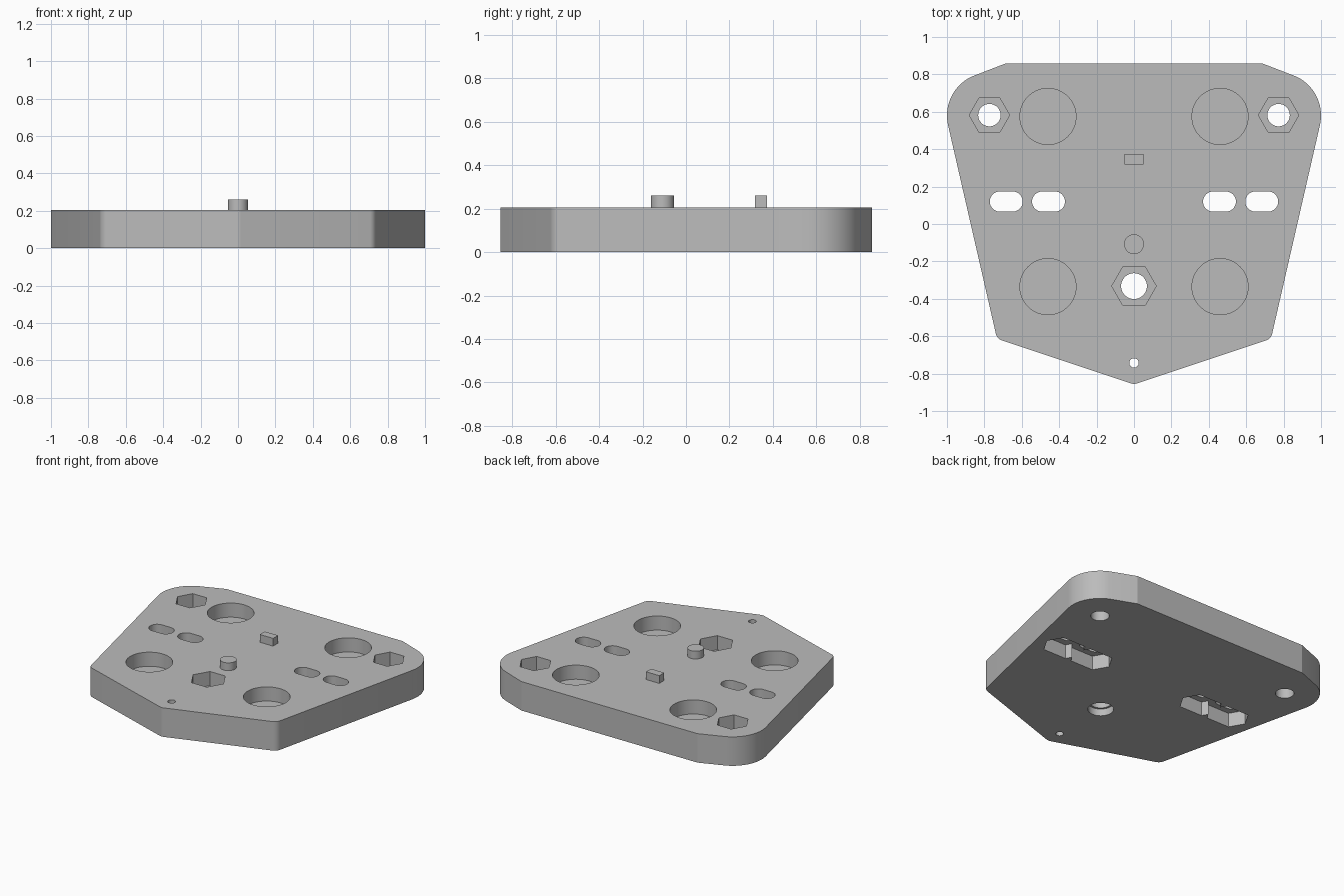
import bpy, bmesh
from math import cos, sin, radians

if "Cube" in bpy.data.objects:
    bpy.data.objects.remove(bpy.data.objects["Cube"], do_unlink=True)

TOP = 0.205
PEG_TOP = 0.26
POCKET_FLOOR = 0.105

grey = bpy.data.materials.new("plain grey")
grey.use_nodes = True
grey.diffuse_color = (0.5, 0.5, 0.5, 1)
grey.node_tree.nodes["Principled BSDF"].inputs["Base Color"].default_value = (0.5, 0.5, 0.5, 1)


def arc(cx, cy, r, start, end, steps):
    angles = [radians(start + (end - start) * i / steps) for i in range(steps + 1)]
    return [(cx + r * cos(a), cy + r * sin(a)) for a in angles]


def circle(cx, cy, r, steps=48):
    return arc(cx, cy, r, 0, 360, steps)[:-1]


def slot(cx, cy, r, reach):
    return arc(cx + reach, cy, r, -90, 90, 16) + arc(cx - reach, cy, r, 90, 270, 16)


def long_hexagon(cx, cy, r, reach):
    return [(x + (reach if x > cx else -reach), y) for x, y in circle(cx, cy, r, 6)]


def prism(name, outline, z0, z1):
    """Extrude a closed outline between two heights."""
    bm = bmesh.new()
    base = bm.faces.new([bm.verts.new((x, y, z0)) for x, y in outline])
    up = bmesh.ops.extrude_face_region(bm, geom=[base])["geom"]
    bmesh.ops.translate(bm, vec=(0, 0, z1 - z0),
                        verts=[v for v in up if isinstance(v, bmesh.types.BMVert)])
    bmesh.ops.recalc_face_normals(bm, faces=bm.faces)
    mesh = bpy.data.meshes.new(name)
    bm.to_mesh(mesh)
    bm.free()
    mesh.materials.append(grey)
    obj = bpy.data.objects.new(name, mesh)
    bpy.context.collection.objects.link(obj)
    return obj


def activate(obj):
    bpy.ops.object.select_all(action='DESELECT')
    obj.select_set(True)
    bpy.context.view_layer.objects.active = obj


def cut(target, outline, z0, z1):
    """Subtract a prism from the target and discard the cutter."""
    cutter = prism("cutter", outline, z0, z1)
    cutter.hide_render = True
    mod = target.modifiers.new("cut", 'BOOLEAN')
    mod.operation = 'DIFFERENCE'
    mod.solver = 'EXACT'
    mod.object = cutter
    activate(target)
    bpy.ops.object.modifier_apply(modifier=mod.name)
    bpy.data.objects.remove(cutter, do_unlink=True)


# Plate outline: right half, then mirrored
half = (arc(0, -0.805, 0.05, -90, -71, 3)
        + arc(0.69, -0.575, 0.05, -71, -13, 8)
        + arc(0.77, 0.58, 0.23, -13, 65, 14)
        + [(0.69, 0.857)])
plate = prism("base_plate", half + [(-x, y) for x, y in reversed(half[1:])], 0, TOP)

LOW, HIGH = -0.1, TOP + 0.1
for side in (-1, 1):
    # Round wells in the top
    for y in (0.575, -0.335):
        cut(plate, circle(side * 0.46, y, 0.15, 64), POCKET_FLOOR, HIGH)
    # Corner bolt holes with hexagonal nut pockets
    cut(plate, circle(side * 0.773, 0.582, 0.06), LOW, HIGH)
    cut(plate, circle(side * 0.773, 0.582, 0.108, 6), POCKET_FLOOR, HIGH)
    # Slots with sliding nut pockets underneath
    for x in (0.457, 0.683):
        cut(plate, slot(side * x, 0.12, 0.054, 0.034), LOW, HIGH)
        cut(plate, long_hexagon(side * x, 0.12, 0.113, 0.033), LOW, 0.1)

# Centre bolt hole, its nut pocket and bottom counterbore
cut(plate, circle(0, -0.332, 0.069), LOW, HIGH)
cut(plate, circle(0, -0.332, 0.119, 6), POCKET_FLOOR, HIGH)
cut(plate, circle(0, -0.332, 0.083), LOW, 0.05)

# Small front hole
cut(plate, circle(0, -0.743, 0.025, 32), LOW, HIGH)

# Locating pegs on top
round_peg = prism("round_peg", circle(0, -0.108, 0.053), TOP, PEG_TOP)
key_peg = prism("key_peg", [(-0.052, 0.318), (0.052, 0.318), (0.052, 0.373), (-0.052, 0.373)],
                TOP, PEG_TOP)

for obj in (plate, round_peg, key_peg):
    activate(obj)
    bpy.ops.object.shade_smooth_by_angle(angle=radians(15))
